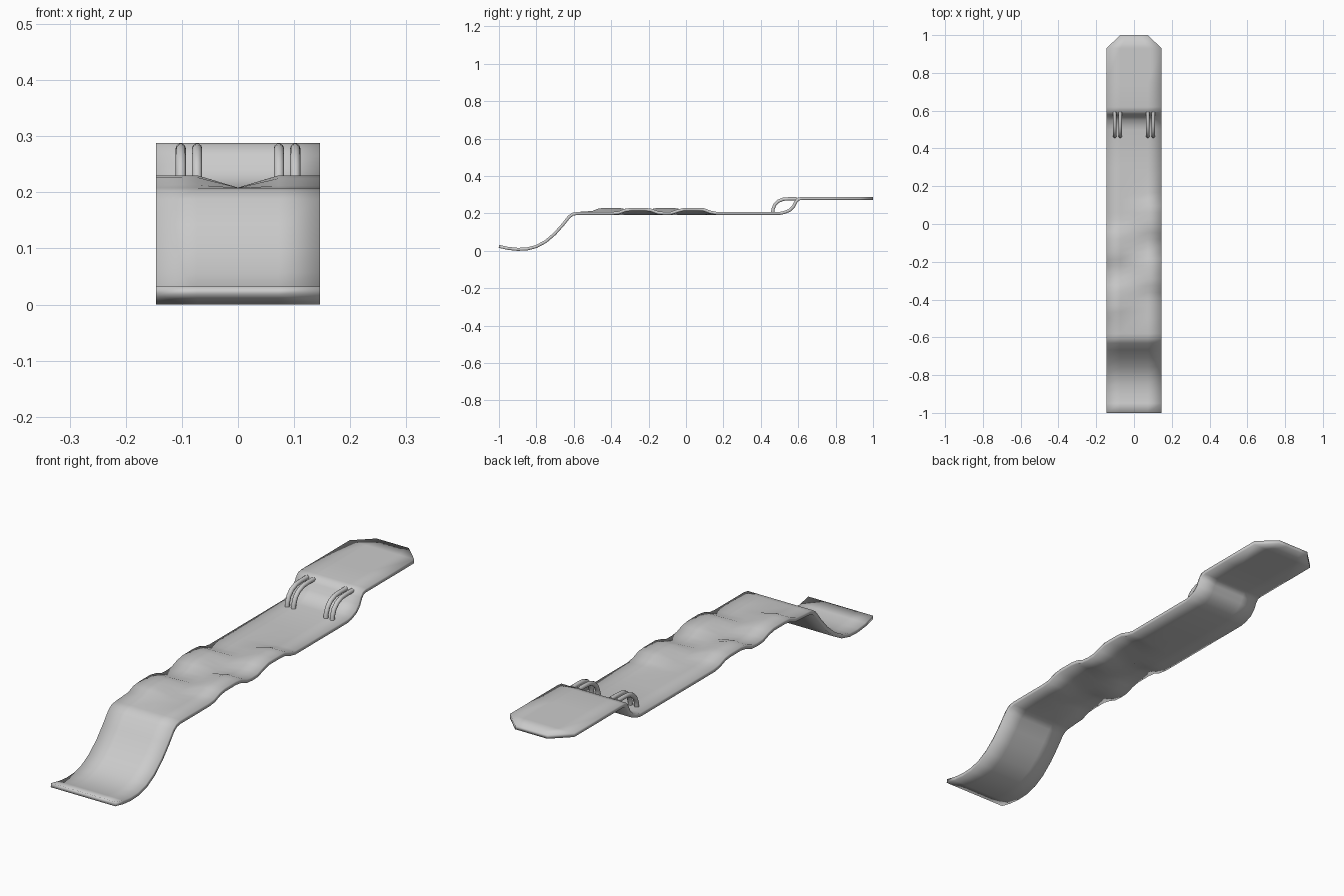
import bpy, bmesh

if "Cube" in bpy.data.objects:
    bpy.data.objects.remove(bpy.data.objects["Cube"])

grey = bpy.data.materials.new("light grey")
grey.diffuse_color = (0.6, 0.6, 0.6, 1)
grey.use_nodes = True
grey.node_tree.nodes["Principled BSDF"].inputs["Base Color"].default_value = grey.diffuse_color

W, T = 0.146, 0.016          # half width, thickness

# centre-line of the ribbon (y, z)
path = [(-1, .024), (-.95, .013), (-.9, .008), (-.85, .010), (-.8, .023),
        (-.75, .050), (-.7, .093), (-.66, .138), (-.625, .182), (-.605, .196),
        (-.58, .2)]
path += [(-.5 + .035 * i, .2) for i in range(20)]
path += [(.3, .2), (.5, .2), (.525, .205), (.555, .217), (.575, .237), (.587, .262),
         (.6, .277), (.62, .28), (.75, .28), (.93, .28), (1, .28)]


def bump(y, centre):
    """Flat-topped swelling, 0 to 1."""
    t = min(1, max(0, (0.125 - abs(y - centre)) / 0.08))
    return t * t * (3 - 2 * t)


# ribbon: swept strip with alternating side bumps and a clipped far end
bm = bmesh.new()
rows = []
for y, z in path:
    row = []
    for f in (-1, -.5, 0, .5, 1):
        h = 0
        if f:
            h = .022 * sum(bump(y, c) for c in ((-.255, .035) if f > 0 else (-.4, -.11)))
        k = .5 if y == 1 else 1
        row.append(bm.verts.new((f * W * k, y, z + h)))
    rows.append(row)
for a, b in zip(rows, rows[1:]):
    for i in range(4):
        bm.faces.new((a[i], a[i + 1], b[i + 1], b[i]))
for f in bm.faces:
    f.smooth = True
me = bpy.data.meshes.new("track")
bm.to_mesh(me)
bm.free()
track = bpy.data.objects.new("track", me)
bpy.context.collection.objects.link(track)
me.materials.append(grey)
sol = track.modifiers.new("thickness", "SOLIDIFY")
sol.thickness = T
sol.offset = 0
sol.use_even_offset = True

# four bent rails over the step
bend = [(.463, .196), (.465, .222), (.475, .247), (.493, .265), (.52, .276),
        (.55, .278), (.592, .278)]
for n, x in enumerate((-.102, -.073, .073, .102)):
    cu = bpy.data.curves.new(f"rail_{n + 1}", "CURVE")
    cu.dimensions = "3D"
    cu.bevel_depth = .0092
    cu.bevel_resolution = 3
    cu.use_fill_caps = True
    sp = cu.splines.new("POLY")
    sp.points.add(len(bend) - 1)
    for p, (y, z) in zip(sp.points, bend):
        p.co = (x, y, z, 1)
    sp.use_smooth = True
    cu.materials.append(grey)
    bpy.context.collection.objects.link(bpy.data.objects.new(f"rail_{n + 1}", cu))
